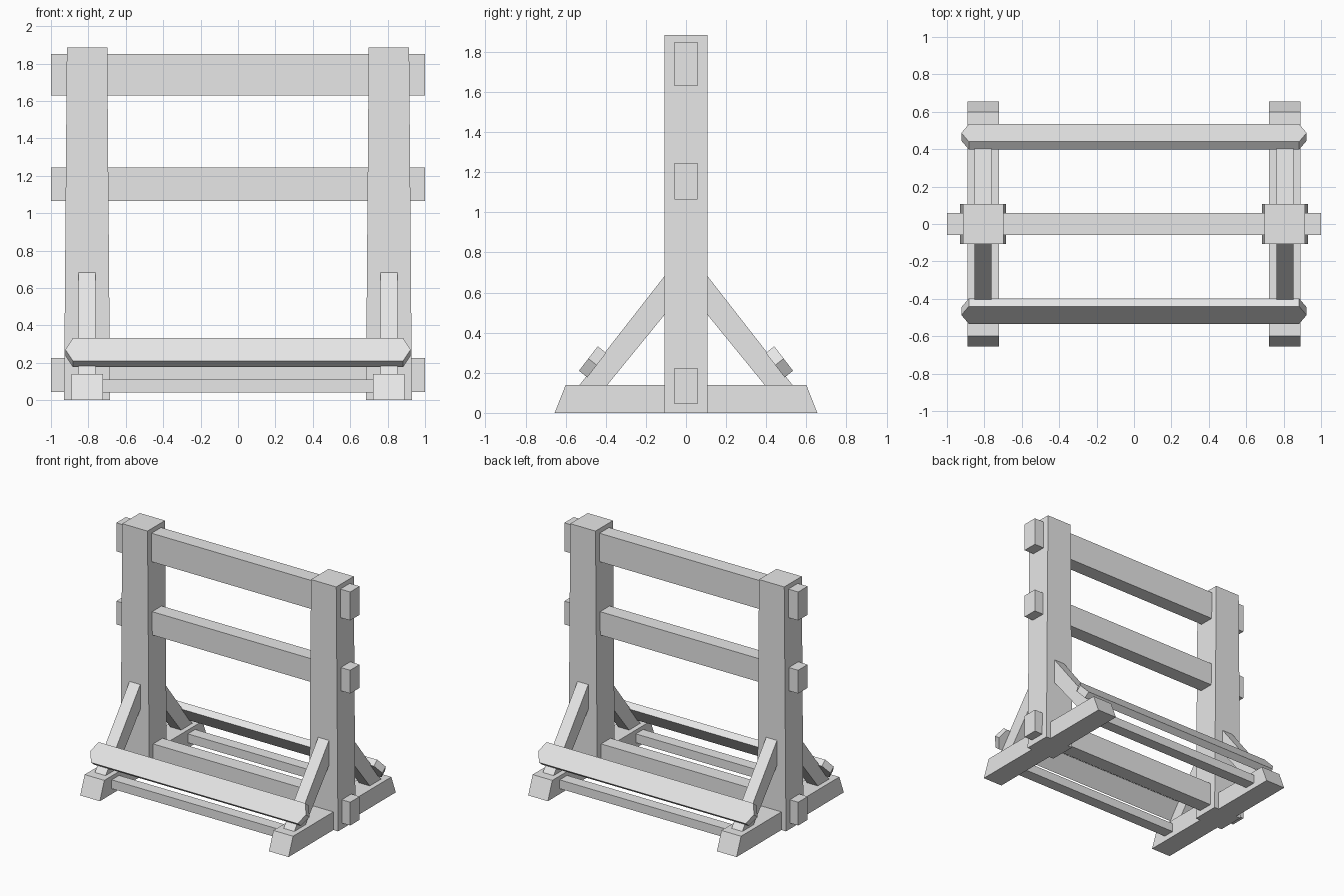
import bpy
import bmesh
from mathutils import Vector

cube = bpy.data.objects.get("Cube")
if cube:
    bpy.data.objects.remove(cube, do_unlink=True)

GREY = (0.8, 0.8, 0.8, 1.0)
mat = bpy.data.materials.new("plain_grey")
mat.use_nodes = True
mat.diffuse_color = GREY
mat.node_tree.nodes["Principled BSDF"].inputs["Base Color"].default_value = GREY


def loft(name, ring_a, ring_b):
    """Solid with flat faces between two matching end outlines."""
    bm = bmesh.new()
    a = [bm.verts.new(p) for p in ring_a]
    b = [bm.verts.new(p) for p in ring_b]
    bm.faces.new(a)
    bm.faces.new(b)
    for i in range(len(a)):
        j = (i + 1) % len(a)
        bm.faces.new((a[i], a[j], b[j], b[i]))
    bmesh.ops.recalc_face_normals(bm, faces=bm.faces)
    mesh = bpy.data.meshes.new(name)
    bm.to_mesh(mesh)
    bm.free()
    mesh.materials.append(mat)
    obj = bpy.data.objects.new(name, mesh)
    bpy.context.collection.objects.link(obj)
    return obj


def side_profile(name, profile, x0, x1, sy=1):
    """Extrude a (y, z) profile along x."""
    return loft(name, [(x0, sy * y, z) for y, z in profile],
                [(x1, sy * y, z) for y, z in profile])


def rect(y0, y1, z0, z1):
    return [(y0, z0), (y1, z0), (y1, z1), (y0, z1)]


def post_ring(cx, half_x, z):
    return [(cx + i * half_x, j * 0.107, z)
            for i, j in ((-1, -1), (1, -1), (1, 1), (-1, 1))]


# Long rails passing through both posts
for name, z0, z1 in (("top_rail", 1.63, 1.85), ("middle_rail", 1.065, 1.245),
                     ("bottom_rail", 0.045, 0.225)):
    side_profile(name, rect(-0.058, 0.058, z0, z1), -1, 1)

FOOT = [(-0.655, 0), (0.655, 0), (0.6, 0.14), (-0.6, 0.14)]
BRACE = [(0.09, 0.704), (0.09, 0.51), (0.40, 0.13), (0.538, 0.13)]

for side, sx in (("left", 1), ("right", -1)):
    cx = sx * 0.807
    # Tapered post and its foot
    loft(side + "_post", post_ring(cx, 0.123, 0), post_ring(cx, 0.108, 1.885))
    side_profile(side + "_foot", FOOT, cx - 0.084, cx + 0.084)
    # Slanted braces
    for end, sy in (("front", -1), ("back", 1)):
        side_profile(f"{side}_{end}_brace", BRACE, cx - 0.046, cx + 0.046, sy)

for end, sy in (("front", -1), ("back", 1)):
    # Low tie bar between the feet
    side_profile(end + "_tie_bar", rect(0.42, 0.51, 0.042, 0.11), -0.75, 0.75, sy)
    # Slanted plank with pointed ends, lying on the braces
    mid = Vector((0, sy * 0.445, 0.238))
    half_w = Vector((0, sy * -0.047, 0.061))
    thick = Vector((0, sy * 0.042, 0.033))
    outline = [(-0.883, 1), (0.883, 1), (0.923, 0), (0.883, -1), (-0.883, -1), (-0.923, 0)]
    inner = [mid + Vector((x, 0, 0)) + half_w * w for x, w in outline]
    loft(end + "_plank", inner, [p + thick for p in inner])
